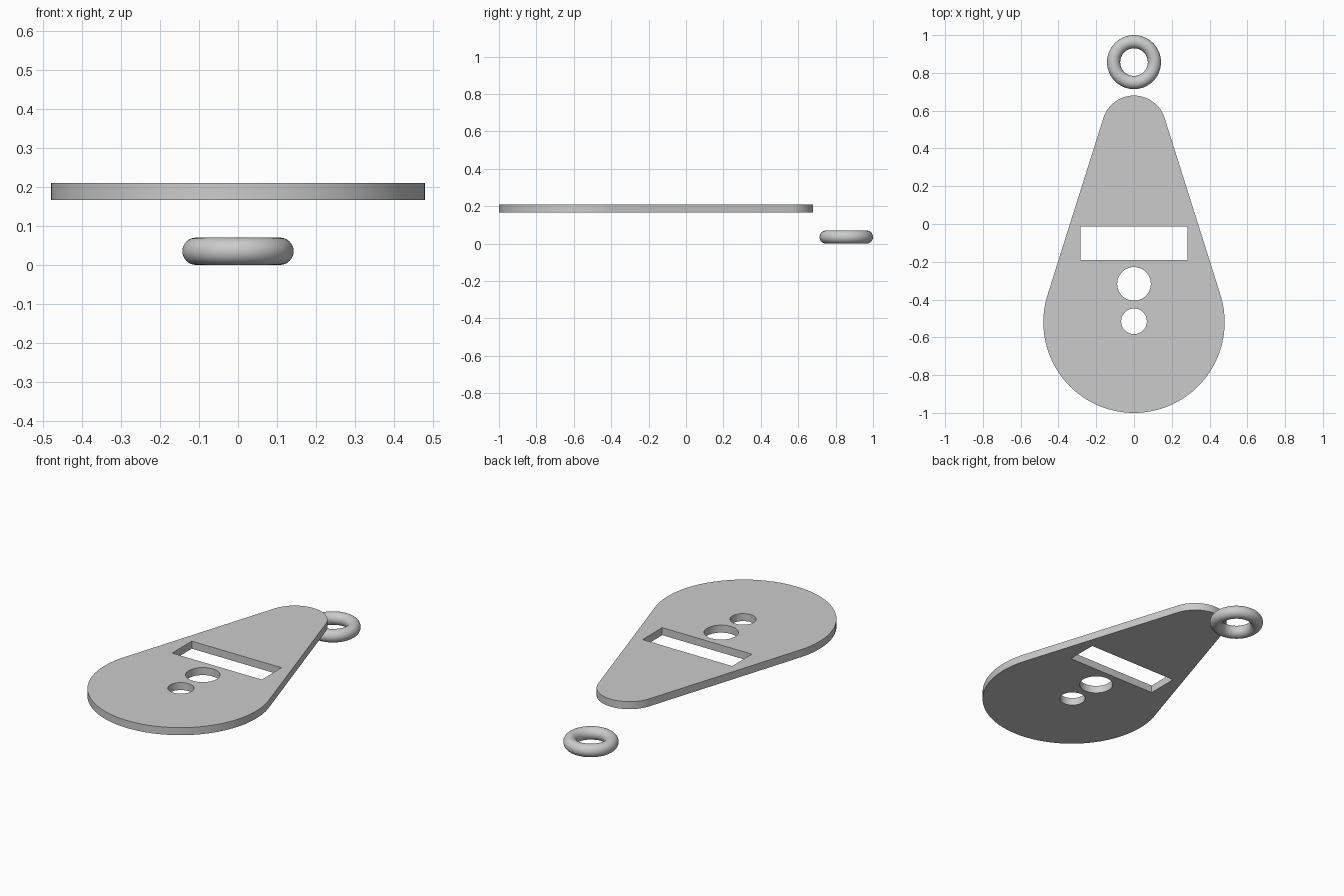
import bpy
from math import sin, cos, pi, asin

cube = bpy.data.objects.get("Cube")
if cube:
    bpy.data.objects.remove(cube, do_unlink=True)

grey = bpy.data.materials.new("light_grey")
grey.use_nodes = True
colour = (0.6, 0.6, 0.6, 1)
grey.diffuse_color = colour
grey.node_tree.nodes["Principled BSDF"].inputs["Base Color"].default_value = colour


def arc(cy, r, start, end, n):
    """Points along an arc centred on the y axis."""
    angles = [start + (end - start) * i / n for i in range(n + 1)]
    return [(r * cos(a), cy + r * sin(a)) for a in angles]


def finish(obj, name):
    obj.name = obj.data.name = name
    obj.data.materials.clear()
    obj.data.materials.append(grey)
    bpy.ops.object.select_all(action='DESELECT')
    obj.select_set(True)
    bpy.context.view_layer.objects.active = obj
    bpy.ops.object.shade_smooth_by_angle(angle=pi / 6)


# Teardrop outline: two arcs joined by their common tangents
big_y, big_r = -0.52, 0.48
tip_y, tip_r = 0.51, 0.17
tilt = asin((big_r - tip_r) / (tip_y - big_y))
outline = (arc(tip_y, tip_r, tilt, pi - tilt, 40)
           + arc(big_y, big_r, pi - tilt, 2 * pi + tilt, 80))

# Slot and two round holes
slot = [(-0.283, -0.19), (0.283, -0.19), (0.283, -0.012), (-0.283, -0.012)]
large_hole = arc(-0.317, 0.089, 0, 2 * pi, 48)[:-1]
small_hole = arc(-0.515, 0.068, 0, 2 * pi, 48)[:-1]

# Flat plate as a filled, extruded profile
profile = bpy.data.curves.new("plate_profile", 'CURVE')
profile.dimensions = '2D'
profile.fill_mode = 'BOTH'
profile.extrude = 0.0215
for loop in (outline, slot, large_hole, small_hole):
    spline = profile.splines.new('POLY')
    spline.points.add(len(loop) - 1)
    for point, (x, y) in zip(spline.points, loop):
        point.co = (x, y, 0, 1)
    spline.use_cyclic_u = True
plate = bpy.data.objects.new("plate", profile)
plate.location.z = 0.1885
bpy.context.collection.objects.link(plate)
bpy.ops.object.select_all(action='DESELECT')
plate.select_set(True)
bpy.context.view_layer.objects.active = plate
bpy.ops.object.convert(target='MESH')

# Weld caps to walls and make the normals face outward
bpy.ops.object.mode_set(mode='EDIT')
bpy.ops.mesh.select_all(action='SELECT')
bpy.ops.mesh.remove_doubles(threshold=0.0001)
bpy.ops.mesh.normals_make_consistent(inside=False)
bpy.ops.object.mode_set(mode='OBJECT')
finish(bpy.context.object, "plate")

# Loose ring beyond the narrow end
bpy.ops.mesh.primitive_torus_add(major_radius=0.108, minor_radius=0.035,
                                 major_segments=64, minor_segments=32,
                                 location=(0, 0.857, 0.035))
finish(bpy.context.object, "ring")
